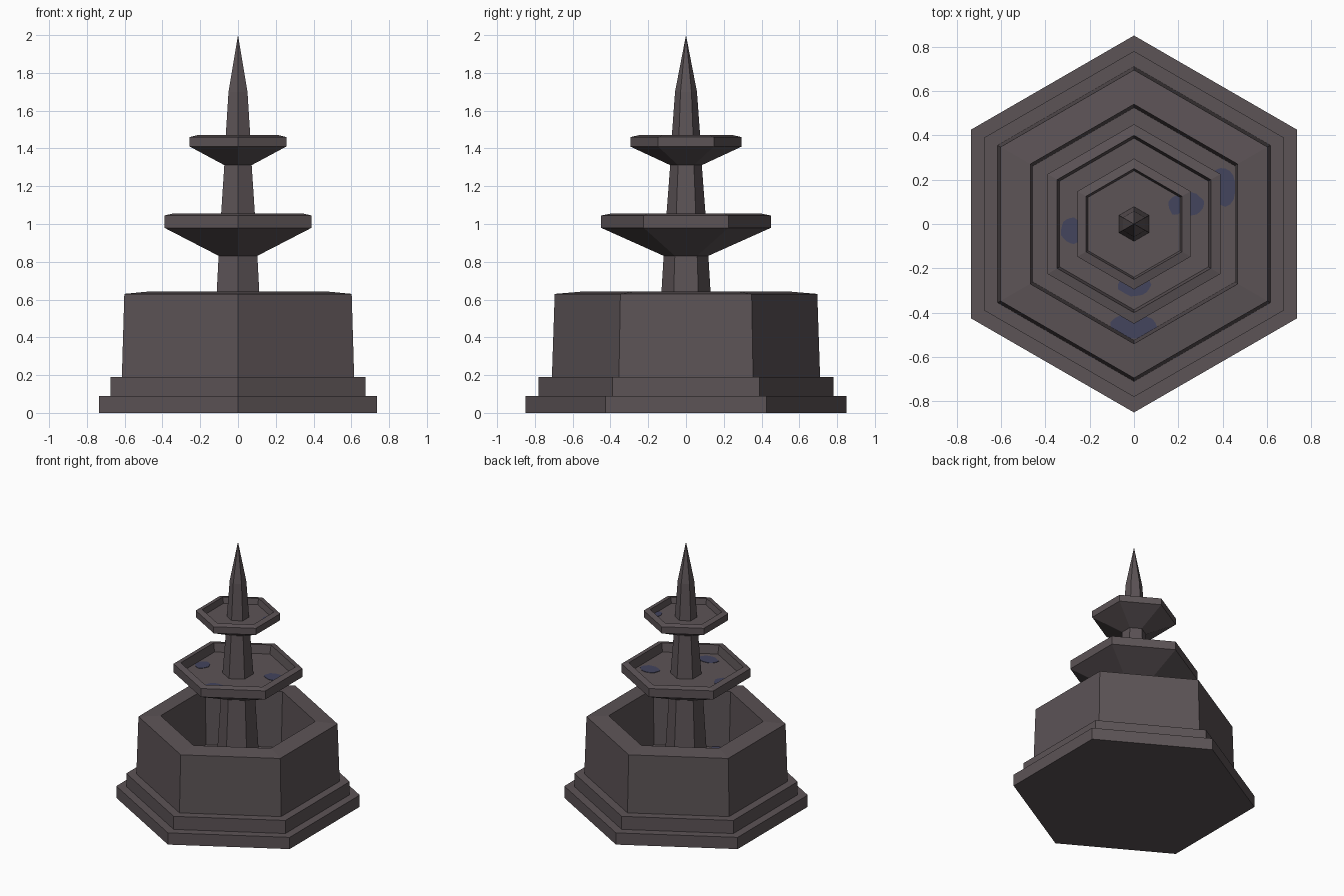
import bpy
import bmesh
import math
import random
from mathutils import Vector

random.seed(4)
SIDES = 6

if "Cube" in bpy.data.objects:
    bpy.data.objects.remove(bpy.data.objects["Cube"], do_unlink=True)


def make_material(name, rgb):
    mat = bpy.data.materials.new(name)
    mat.use_nodes = True
    color = (*rgb, 1.0)
    mat.diffuse_color = color
    mat.node_tree.nodes["Principled BSDF"].inputs["Base Color"].default_value = color
    return mat


stone = make_material("dark stone", (0.107, 0.087, 0.093))
water = make_material("blue water", (0.056, 0.058, 0.11))


def add_object(name, bm, mat):
    bmesh.ops.recalc_face_normals(bm, faces=bm.faces)
    mesh = bpy.data.meshes.new(name)
    bm.to_mesh(mesh)
    bm.free()
    mesh.materials.append(mat)
    obj = bpy.data.objects.new(name, mesh)
    bpy.context.collection.objects.link(obj)
    return obj


def hex_turn(name, profile):
    """Turn a (corner radius, height) profile into a capped six-sided solid."""
    bm = bmesh.new()
    rings = []
    for r, z in profile:
        if r == 0:
            rings.append([bm.verts.new((0, 0, z))])
            continue
        angles = [math.pi / 2 + i * math.tau / SIDES for i in range(SIDES)]
        rings.append([bm.verts.new((r * math.cos(a), r * math.sin(a), z)) for a in angles])
    for low, high in zip(rings, rings[1:]):
        for i in range(SIDES):
            j = (i + 1) % SIDES
            if len(high) == 1:
                bm.faces.new((low[i], low[j], high[0]))
            else:
                bm.faces.new((low[i], low[j], high[j], high[i]))
    for end in (rings[0], rings[-1]):
        if len(end) == SIDES:
            bm.faces.new(end)
    return add_object(name, bm, stone)


def puddle(name, center, size, floor_z, floor_r):
    """Thin ragged plate, kept inside the hexagonal floor."""
    bm = bmesh.new()
    apothem = floor_r * math.cos(math.pi / SIDES)
    verts = []
    for i in range(18):
        a = i * math.tau / 18
        k = random.uniform(0.92, 1.06)
        p = Vector((center[0] + k * size[0] * math.cos(a),
                    center[1] + k * size[1] * math.sin(a)))
        for s in range(SIDES):
            n = Vector((math.cos(s * math.tau / SIDES), math.sin(s * math.tau / SIDES)))
            p -= n * max(0, p.dot(n) - apothem)
        verts.append(bm.verts.new((p.x, p.y, floor_z)))
    face = bm.faces.new(verts)
    top = bmesh.ops.extrude_face_region(bm, geom=[face])["geom"]
    bmesh.ops.translate(bm, vec=(0, 0, 0.003),
                        verts=[v for v in top if isinstance(v, bmesh.types.BMVert)])
    add_object(name, bm, water)


# Stepped plinth
hex_turn("lower_step", [(0.85, 0), (0.85, 0.09)])
hex_turn("upper_step", [(0.78, 0.09), (0.78, 0.19)])

# Main basin: outer wall, sloping rim, inner wall and floor
hex_turn("basin", [(0.71, 0.19), (0.695, 0.63), (0.54, 0.643), (0.525, 0.22)])

# Middle tier
hex_turn("lower_column", [(0.155, 0.22), (0.118, 0.84)])
hex_turn("middle_bowl", [(0.115, 0.83), (0.45, 0.98), (0.45, 1.045),
                         (0.40, 1.055), (0.387, 0.99)])

# Top tier
hex_turn("upper_column", [(0.108, 0.99), (0.083, 1.32)])
hex_turn("top_bowl", [(0.08, 1.31), (0.295, 1.41), (0.295, 1.46),
                      (0.25, 1.47), (0.24, 1.425)])
hex_turn("spire", [(0.078, 1.425), (0.058, 1.70), (0, 2.0)])

# Leftover puddles on the bowl floors
puddle("basin_front_puddle", (0, -0.465), (0.11, 0.06), 0.22, 0.525)
puddle("basin_side_puddle", (0.40, 0.165), (0.065, 0.085), 0.22, 0.525)
puddle("middle_front_puddle", (0, -0.275), (0.075, 0.052), 0.99, 0.387)
puddle("middle_right_puddle", (-0.28, -0.03), (0.05, 0.06), 0.99, 0.387)
puddle("middle_left_puddle", (0.245, 0.09), (0.075, 0.052), 0.99, 0.387)
puddle("top_puddle", (0.19, 0.085), (0.035, 0.045), 1.425, 0.24)
